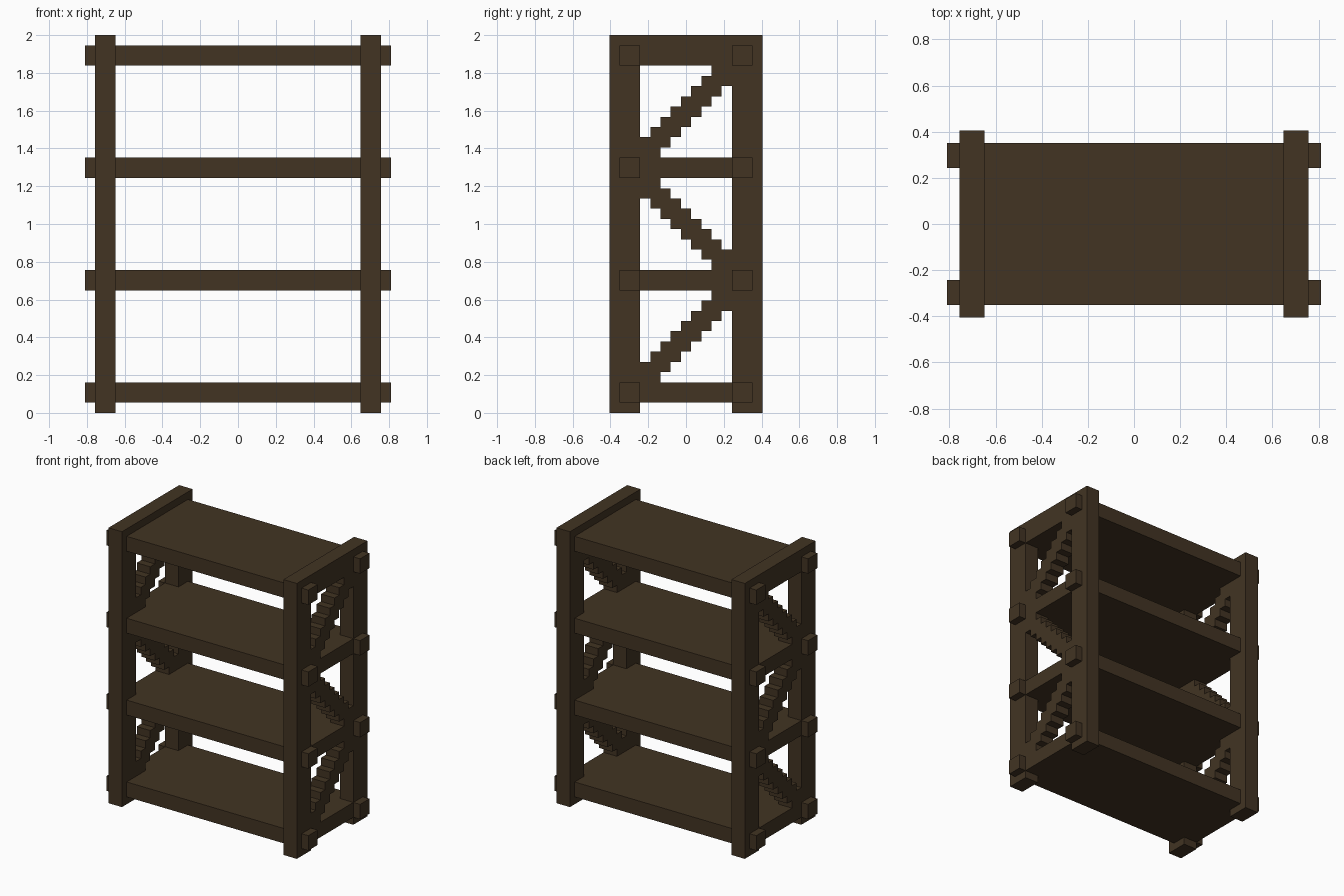
import bpy, bmesh

if "Cube" in bpy.data.objects:
    bpy.data.objects.remove(bpy.data.objects["Cube"])

U = 2 / 37  # one block unit; the rack is 30 x 15 x 37 blocks

wood = bpy.data.materials.new("dark brown wood")
wood.diffuse_color = (0.054, 0.034, 0.0165, 1)
wood.use_nodes = True
wood.node_tree.nodes["Principled BSDF"].inputs["Base Color"].default_value = wood.diffuse_color


def finish(name, bm):
    bmesh.ops.recalc_face_normals(bm, faces=bm.faces)
    mesh = bpy.data.meshes.new(name)
    bm.to_mesh(mesh)
    bm.free()
    mesh.materials.append(wood)
    obj = bpy.data.objects.new(name, mesh)
    bpy.context.collection.objects.link(obj)
    return obj


def box(name, x, y, z):
    """Box from block ranges; x is centred, y runs 0..15, z runs 0..37."""
    bm = bmesh.new()
    bmesh.ops.create_cube(bm, size=1)
    for v in bm.verts:
        v.co = [U * (lo + (hi - lo) * (c + 0.5))
                for c, (lo, hi) in zip(v.co, (x, (y[0] - 7.5, y[1] - 7.5), z))]
    return finish(name, bm)


def brace(name, x, z0, flip):
    """Stepped diagonal: a staircase outline in the yz plane, extruded along x."""
    left, right = [], []
    for r in range(9):
        a, b = max(3, r + 2), min(12, r + 5)
        left += [(a, z0 + r), (a, z0 + r + 1)]
        right += [(b, z0 + r), (b, z0 + r + 1)]
    outline = []
    for p in left + right[::-1]:
        if p not in outline:
            outline.append(p)
    bm = bmesh.new()
    verts = [bm.verts.new((x[0] * U, ((15 - y if flip else y) - 7.5) * U, z * U))
             for y, z in outline]
    face = bm.faces.new(verts)
    geo = bmesh.ops.extrude_face_region(bm, geom=[face])["geom"]
    bmesh.ops.translate(bm, vec=((x[1] - x[0]) * U, 0, 0),
                        verts=[g for g in geo if isinstance(g, bmesh.types.BMVert)])
    return finish(name, bm)


levels = (1, 12, 23, 34)

# Shelf boards between the two end frames
for z in levels:
    box("shelf", (-12, 12), (1, 14), (z, z + 2))

for s, side in ((-1, "left"), (1, "right")):
    frame = tuple(sorted((12 * s, 14 * s)))
    peg = tuple(sorted((14 * s, 15 * s)))

    # Corner posts
    for y, end in (((0, 3), "front"), ((12, 15), "back")):
        box(f"{side}_{end}_post", frame, y, (0, 37))

    # Cross rails, the top one taller, and protruding peg ends
    for z in levels:
        box(f"{side}_rail", frame, (3, 12), (z, 37 if z == 34 else z + 2))
        for y in ((1, 3), (12, 14)):
            box(f"{side}_peg", peg, y, (z, z + 2))

    # Zigzag stepped braces
    for i, z in enumerate(levels[:3]):
        brace(f"{side}_brace", frame, z + 2, flip=(i == 1))
